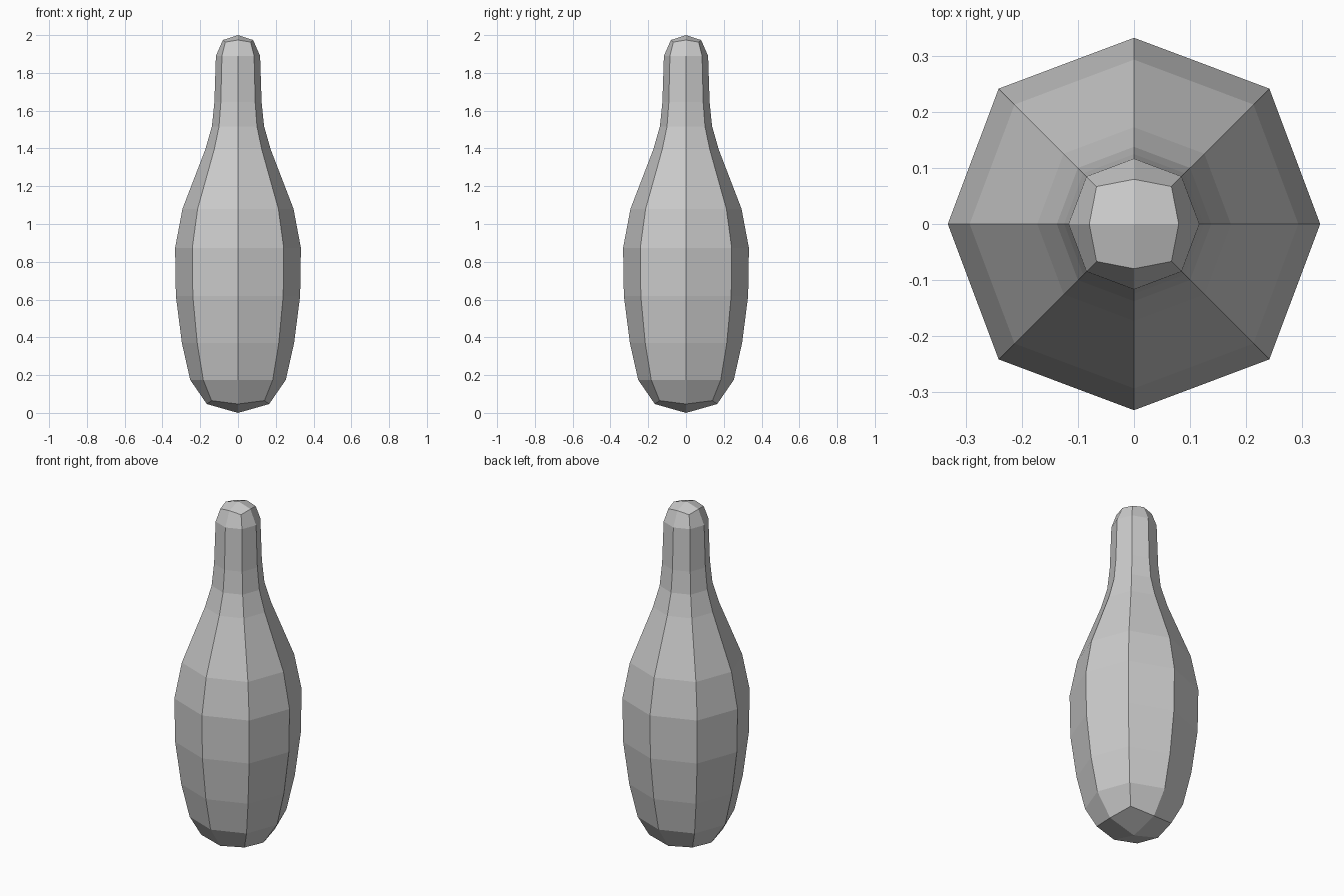
import bpy, bmesh

if "Cube" in bpy.data.objects:
    bpy.data.objects.remove(bpy.data.objects["Cube"])

# Profile rings, bottom to top: (axis radius, axis z, diagonal x=y, diagonal z)
D = 0.727
body = [(0.333 * 0.76, 0.175), (0.297, 0.37), (0.329, 0.62), (0.333, 0.873),
        (0.294, 1.08), (0.173, 1.395), (0.138, 1.517), (0.125, 1.645), (0.117, 1.89)]
profile = [(0.165, 0.047, 0.14, 0.065)]
profile += [(r, z, r * D, z) for r, z in body]
profile += [(0.08, 1.974, 0.067, 1.963)]

bm = bmesh.new()


def ring(r, z, d, dz):
    pts = [(r, 0, z), (d, d, dz), (0, r, z), (-d, d, dz),
           (-r, 0, z), (-d, -d, dz), (0, -r, z), (d, -d, dz)]
    return [bm.verts.new(p) for p in pts]


rings = [ring(*p) for p in profile]

# Eight-sided wall
for a, b in zip(rings, rings[1:]):
    for i in range(8):
        j = (i + 1) % 8
        bm.faces.new((a[i], a[j], b[j], b[i]))

# Four-quad base and crown caps
for loop, z in ((rings[0], 0.0), (rings[-1], 2.0)):
    pole = bm.verts.new((0, 0, z))
    for i in range(0, 8, 2):
        bm.faces.new((pole, loop[i], loop[i + 1], loop[(i + 2) % 8]))

bmesh.ops.recalc_face_normals(bm, faces=bm.faces)
mesh = bpy.data.meshes.new("pin_body")
bm.to_mesh(mesh)
bm.free()
bpy.context.collection.objects.link(bpy.data.objects.new("pin_body", mesh))
